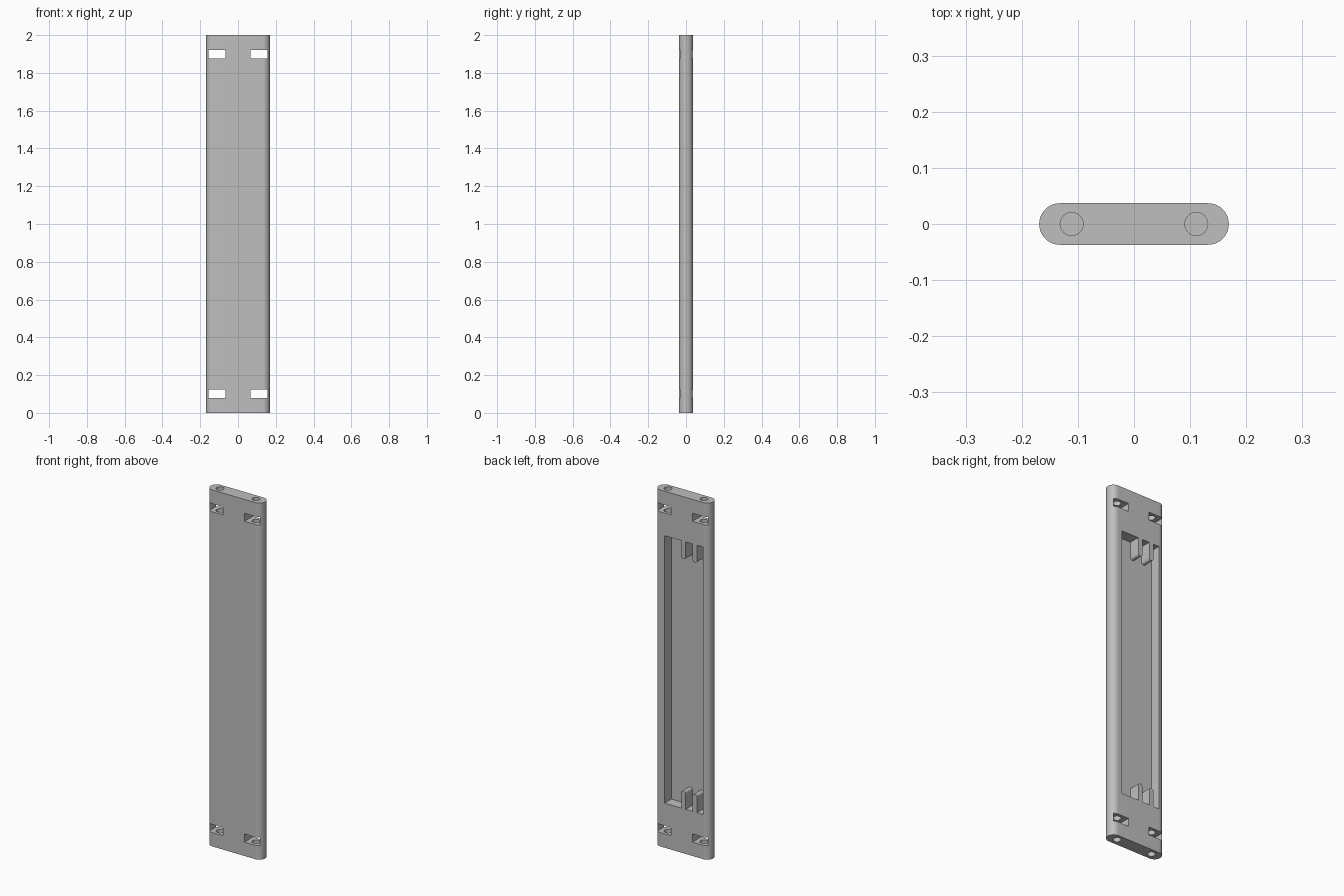
import bpy
import bmesh
from math import cos, sin, pi
from mathutils import Vector

if "Cube" in bpy.data.objects:
    bpy.data.objects.remove(bpy.data.objects["Cube"], do_unlink=True)

HEIGHT, HALF_W, R = 2.0, 0.169, 0.037
BOLT_X, FLOOR_Y = 0.111, -0.023
POCKET_LOW, POCKET_HIGH = 0.25, 1.75
POCKET_LEFT, POCKET_RIGHT = 0.107, -0.131

grey = bpy.data.materials.new("plain grey")
grey.use_nodes = True
colour = (0.52, 0.52, 0.52, 1)
grey.diffuse_color = colour
grey.node_tree.nodes["Principled BSDF"].inputs["Base Color"].default_value = colour


def arc(cx, cy, r, start, end, n):
    """Points along a circular arc."""
    steps = [start + (end - start) * i / n for i in range(n + 1)]
    return [(cx + r * cos(a), cy + r * sin(a)) for a in steps]


def prism(name, points, place, sweep):
    """Extrude a flat outline along a vector."""
    bm = bmesh.new()
    face = bm.faces.new([bm.verts.new(place(u, v)) for u, v in points])
    ext = bmesh.ops.extrude_face_region(bm, geom=[face])
    moved = [g for g in ext["geom"] if isinstance(g, bmesh.types.BMVert)]
    bmesh.ops.translate(bm, verts=moved, vec=Vector(sweep))
    bmesh.ops.recalc_face_normals(bm, faces=bm.faces)
    mesh = bpy.data.meshes.new(name)
    bm.to_mesh(mesh)
    bm.free()
    mesh.materials.append(grey)
    obj = bpy.data.objects.new(name, mesh)
    bpy.context.collection.objects.link(obj)
    return obj


def box(name, x0, x1, y0, y1, z0, z1):
    outline = [(x0, y0), (x1, y0), (x1, y1), (x0, y1)]
    return prism(name, outline, lambda u, v: (u, v, z0), (0, 0, z1 - z0))


def cut(target, cutter):
    """Subtract the cutter, then discard it."""
    cutter.hide_render = True
    mod = target.modifiers.new("cut", "BOOLEAN")
    mod.operation = "DIFFERENCE"
    mod.solver = "EXACT"
    mod.object = cutter
    with bpy.context.temp_override(object=target, active_object=target):
        bpy.ops.object.modifier_apply(modifier=mod.name)
    bpy.data.objects.remove(cutter, do_unlink=True)


# Rounded bar
cx = HALF_W - R
outline = arc(cx, 0, R, -pi / 2, pi / 2, 24) + arc(-cx, 0, R, pi / 2, 3 * pi / 2, 24)
body = prism("panel_body", outline, lambda u, v: (u, v, 0), (0, 0, HEIGHT))

# Open pocket in the back, leaving two round-tipped ribs at each end
pocket = box("pocket_cutter", POCKET_RIGHT, POCKET_LEFT, FLOOR_Y, 0.1,
             POCKET_LOW, POCKET_HIGH)
RIB_HALF, RIB_LENGTH = 0.0135, 0.1
for rib_x in (-0.01, -0.081):
    for end, inward in ((POCKET_LOW, 1), (POCKET_HIGH, -1)):
        tip = arc(rib_x, RIB_LENGTH - RIB_HALF, RIB_HALF, 0, pi, 12)
        shape = tip + [(rib_x - RIB_HALF, -0.05), (rib_x + RIB_HALF, -0.05)]
        rib = prism("rib_cutter", shape,
                    lambda u, v: (u, -0.1, end + inward * v), (0, 0.3, 0))
        cut(pocket, rib)
cut(body, pocket)

# Nut slots through the thickness and bolt holes from each end
for side in (-1, 1):
    x = side * BOLT_X
    for low, hole_low in ((0.078, -0.1), (1.877, 1.8)):
        cut(body, box("slot_cutter", x - 0.045, x + 0.045, -0.1, 0.1,
                      low, low + 0.045))
        circle = arc(x, 0, 0.0205, 0, 2 * pi, 32)[:-1]
        cut(body, prism("bolt_cutter", circle,
                        lambda u, v: (u, v, hole_low), (0, 0, 0.3)))

bpy.ops.object.select_all(action="DESELECT")
body.select_set(True)
bpy.context.view_layer.objects.active = body
bpy.ops.object.shade_smooth_by_angle()
